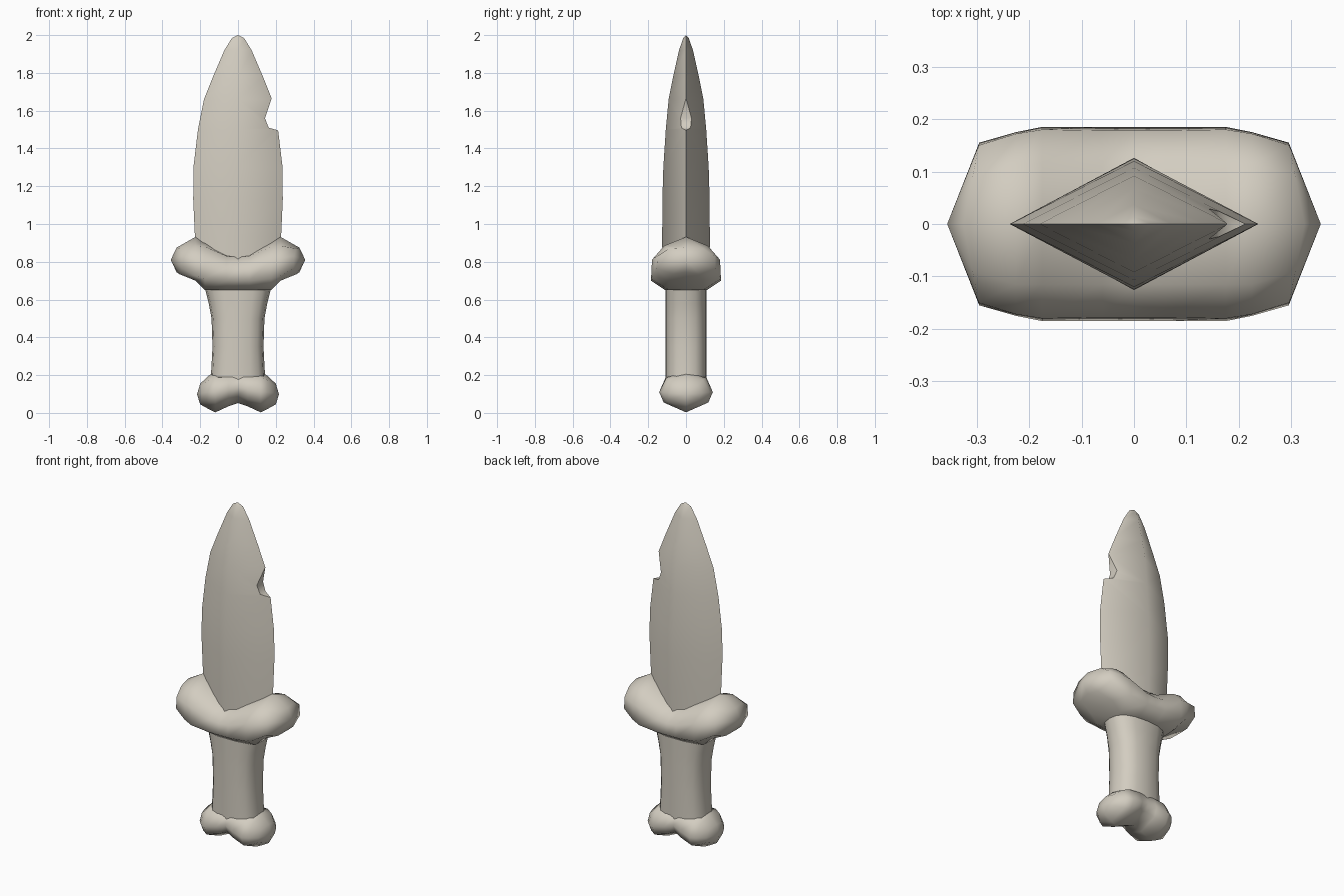
import bpy, bmesh, math

if "Cube" in bpy.data.objects:
    bpy.data.objects.remove(bpy.data.objects["Cube"])

stone = bpy.data.materials.new("warm grey stone")
stone.diffuse_color = (0.65, 0.61, 0.53, 1)
stone.use_nodes = True
stone.node_tree.nodes["Principled BSDF"].inputs["Base Color"].default_value = stone.diffuse_color


def loft(name, rings, angle=60):
    """Skin equal-sized rings of points; a one-point ring is a pole, open ends get caps."""
    bm = bmesh.new()
    vr = [[bm.verts.new(p) for p in r] for r in rings]
    for a, b in zip(vr, vr[1:]):
        n = max(len(a), len(b))
        for i in range(n):
            j = (i + 1) % n
            if len(a) == 1:
                bm.faces.new((a[0], b[i], b[j]))
            elif len(b) == 1:
                bm.faces.new((a[i], a[j], b[0]))
            else:
                bm.faces.new((a[i], a[j], b[j], b[i]))
    for r in (vr[0], vr[-1]):
        if len(r) > 2:
            bm.faces.new(r)
    bmesh.ops.recalc_face_normals(bm, faces=bm.faces)
    me = bpy.data.meshes.new(name)
    bm.to_mesh(me)
    bm.free()
    me.materials.append(stone)
    ob = bpy.data.objects.new(name, me)
    bpy.context.collection.objects.link(ob)
    if angle:
        smooth(ob, angle)
    return ob


def smooth(ob, angle):
    bpy.ops.object.select_all(action='DESELECT')
    ob.select_set(True)
    bpy.context.view_layer.objects.active = ob
    bpy.ops.object.shade_smooth_by_angle(angle=math.radians(angle))


def cross_ring(x, half, bulge=0.0):
    """Ring across x from a half profile of (y, z), mirrored in y; bulge pushes the middle out."""
    pts = half + [(-y, z) for y, z in half[-2:0:-1]]
    ymax = max(y for y, z in half)
    return [(x + math.copysign(bulge * (1 - abs(y) / ymax), x), y, z) for y, z in pts]


def bar(name, stations, pole):
    """Loft along x, mirrored about x = 0; the first station lies on the middle."""
    right = [cross_ring(*s) for s in stations] + [[pole]]
    left = [[(-x, y, z) for x, y, z in r] for r in right[:0:-1]]
    return loft(name, left + right, 70)


# Blade: diamond section tapering to a point
sections = [(0.72, .215, .125), (0.93, .228, .126), (1.13, .237, .125), (1.30, .236, .120),
            (1.50, .212, .107), (1.66, .180, .092), (1.78, .132, .068),
            (1.92, .072, .037), (1.985, .032, .014)]
blade = loft("blade", [[(w, 0, z), (0, d, z), (-w, 0, z), (0, -d, z)]
                       for z, w, d in sections] + [[(0, 0, 2)]], 0)

# Chip broken out of the blade's right edge
chip = [(.178, 1.665), (.143, 1.56), (.162, 1.51), (.215, 1.495), (.35, 1.48), (.35, 1.70)]
cutter = loft("chip_cutter", [[(x, y, z) for x, z in chip] for y in (-.3, .3)], 0)
cutter.hide_render = True
mod = blade.modifiers.new("chip", 'BOOLEAN')
mod.operation = 'DIFFERENCE'
mod.solver = 'EXACT'
mod.object = cutter
bpy.ops.object.select_all(action='DESELECT')
bpy.context.view_layer.objects.active = blade
blade.select_set(True)
bpy.ops.object.modifier_apply(modifier="chip")
bpy.data.objects.remove(cutter, do_unlink=True)
smooth(blade, 60)

# Guard: faceted bar with raised, pointed ends
bar("guard", [
    (0, [(0, .83), (.115, .825), (.178, .765), (.185, .70), (.11, .65), (0, .65)]),
    (.06, [(0, .84), (.115, .83), (.178, .77), (.185, .70), (.11, .65), (0, .65)]),
    (.175, [(0, .905), (.115, .88), (.18, .81), (.185, .71), (.09, .65), (0, .65)]),
    (.225, [(0, .932), (.115, .885), (.172, .82), (.175, .725), (.09, .70), (0, .705)]),
    (.295, [(0, .875), (.09, .87), (.15, .83), (.155, .765), (.07, .735), (0, .745)], .03),
], (.356, 0, .81))

# Grip: waisted oval column
grip_levels = [(.12, .150), (.20, .143), (.35, .135), (.50, .140), (.58, .155), (.66, .175)]


def oval(w, d, z, n=16):
    pts = []
    for i in range(n):
        a = 2 * math.pi * i / n
        c, s = math.cos(a), math.sin(a)
        pts.append((w * math.copysign(abs(c) ** .8, c), d * math.copysign(abs(s) ** .8, s), z))
    return pts


loft("grip", [oval(w, .109, z) for z, w in grip_levels])

# Pommel: two rounded lobes with a groove between them
bar("pommel", [
    (0, [(0, .20), (.105, .19), (.118, .14), (.10, .095), (0, .052)]),
    (.05, [(0, .205), (.107, .19), (.130, .125), (.11, .075), (0, .035)]),
    (.12, [(0, .22), (.105, .185), (.142, .11), (.118, .055), (0, .003)]),
    (.155, [(0, .197), (.09, .175), (.125, .11), (.10, .06), (0, .02)]),
    (.19, [(0, .155), (.06, .145), (.085, .105), (.07, .075), (0, .045)], .01),
], (.217, 0, .098))
